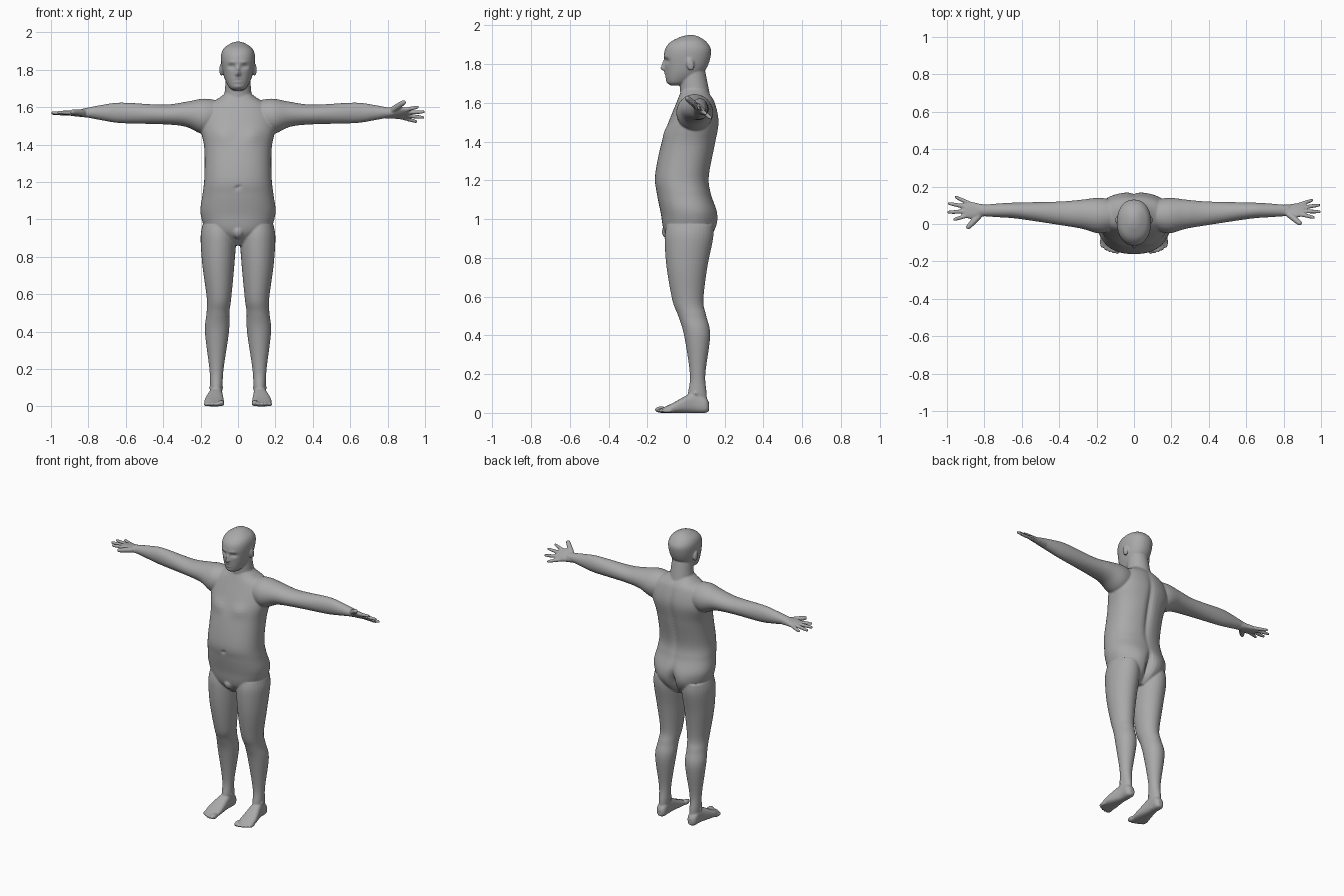
import bpy, bmesh, math
from mathutils import Vector, Matrix

if "Cube" in bpy.data.objects:
    bpy.data.objects.remove(bpy.data.objects["Cube"])

skin = bpy.data.materials.new("plain grey skin")
skin.use_nodes = True
grey = (0.4, 0.4, 0.4, 1)
skin.diffuse_color = grey
skin.node_tree.nodes["Principled BSDF"].inputs["Base Color"].default_value = grey

bm = bmesh.new()


def spline(rows, steps):
    """Smoothly fill in extra rows between the given sections."""
    filled = []
    last = len(rows) - 1
    for i in range(last):
        before, start = rows[max(i - 1, 0)], rows[i]
        end, after = rows[i + 1], rows[min(i + 2, last)]
        for step in range(steps):
            t = step / steps
            row = []
            for a, b, c, d in zip(before, start, end, after):
                curve = 2 * a - 5 * b + 4 * c - d + t * (3 * (b - c) + d - a)
                row.append(b + t / 2 * (c - a + t * curve))
            filled.append(row)
    return filled + [rows[-1]]


def loft(axis, rows, power=2.0, sides=32, steps=6):
    """Closed tube along an axis; a row is a position, then low and high bounds on the other axes."""
    first, second = [i for i in range(3) if i != axis]
    rings = []
    for position, low_a, high_a, low_b, high_b in spline(rows, steps):
        ring = []
        for k in range(sides):
            angle = math.tau * k / sides
            c, s = math.cos(angle), math.sin(angle)
            c = math.copysign(abs(c) ** (2 / power), c)
            s = math.copysign(abs(s) ** (2 / power), s)
            point = Vector()
            point[axis] = position
            point[first] = (low_a + high_a + (high_a - low_a) * c) / 2
            point[second] = (low_b + high_b + (high_b - low_b) * s) / 2
            ring.append(bm.verts.new(point))
        rings.append(ring)
    for lower, upper in zip(rings, rings[1:]):
        for k in range(sides):
            n = (k + 1) % sides
            bm.faces.new((lower[k], lower[n], upper[n], upper[k]))
    bm.faces.new(rings[0])
    bm.faces.new(rings[-1])
    return [vert for ring in rings for vert in ring]


def symmetric_loft(rows, **options):
    """Upright loft centred on x; a row is height, front, back and half width."""
    return loft(2, [(z, -width, width, front, back) for z, front, back, width in rows], **options)


def blob(center, size, tilt=0.0):
    """Ellipsoid, optionally tilted about x."""
    matrix = Matrix.Translation(center) @ Matrix.Rotation(tilt, 4, "X") @ Matrix.Diagonal((*size, 1))
    return bmesh.ops.create_uvsphere(bm, u_segments=20, v_segments=12, radius=1, matrix=matrix)["verts"]


def push(verts, x, z, depth, width, height):
    """Move a soft spot on both sides of the body along y."""
    for vert in verts:
        across = (abs(vert.co.x) - x) / width
        up = (vert.co.z - z) / height
        vert.co.y += depth * math.exp(-across * across - up * up)


# Torso
torso = symmetric_loft([
    (0.86, -0.05, 0.08, 0.05), (0.93, -0.11, 0.14, 0.16), (1.03, -0.13, 0.16, 0.2),
    (1.13, -0.15, 0.13, 0.19), (1.22, -0.16, 0.12, 0.18), (1.38, -0.13, 0.15, 0.18),
    (1.5, -0.09, 0.17, 0.2), (1.6, -0.05, 0.15, 0.17), (1.65, -0.03, 0.12, 0.1),
    (1.68, -0.02, 0.1, 0.06)], power=2.3, sides=64)
chest = [vert for vert in torso if vert.co.y < 0]
back = [vert for vert in torso if vert.co.y > 0.05]
# Navel and chest muscles
push(chest, x=0, z=1.17, depth=0.01, width=0.01, height=0.01)
push(chest, x=0.08, z=1.45, depth=-0.01, width=0.05, height=0.04)
# Spine groove, cleft and buttocks
push(back, x=0, z=1.36, depth=-0.016, width=0.02, height=0.2)
push(back, x=0, z=0.95, depth=-0.04, width=0.02, height=0.08)
push(back, x=0.08, z=0.98, depth=0.01, width=0.05, height=0.06)
# Groin
blob((0, -0.085, 0.935), (0.035, 0.04, 0.04))

# Neck
symmetric_loft([(1.6, -0.01, 0.13, 0.09), (1.66, -0.03, 0.12, 0.074), (1.76, -0.03, 0.1, 0.065)])

# Head
head = symmetric_loft([
    (1.69, -0.08, -0.02, 0.025), (1.71, -0.097, 0.02, 0.05), (1.77, -0.107, 0.1, 0.077),
    (1.86, -0.112, 0.13, 0.091), (1.91, -0.085, 0.11, 0.079), (1.94, -0.03, 0.07, 0.04),
    (1.95, 0.01, 0.04, 0.01)], power=2.2, sides=96, steps=12)
face = [vert for vert in head if vert.co.y < 0]
# Eye sockets, eyes and brow
push(face, x=0.034, z=1.817, depth=0.016, width=0.018, height=0.011)
push(face, x=0.032, z=1.815, depth=-0.006, width=0.009, height=0.006)
push(face, x=0.03, z=1.84, depth=-0.005, width=0.025, height=0.007)
# Nose tip and bridge
push(face, x=0, z=1.777, depth=-0.024, width=0.013, height=0.012)
push(face, x=0, z=1.8, depth=-0.015, width=0.009, height=0.018)
# Lips and chin
for lip in (1.753, 1.734):
    push(face, x=0, z=lip, depth=-0.007, width=0.02, height=0.006)
push(face, x=0, z=1.71, depth=-0.006, width=0.02, height=0.01)


def leg():
    # Thigh, knee, calf and ankle
    verts = loft(2, [
        (0.97, 0.02, 0.19, -0.1, 0.14), (0.9, 0.01, 0.2, -0.11, 0.14),
        (0.75, 0.02, 0.19, -0.1, 0.11), (0.58, 0.036, 0.167, -0.07, 0.09),
        (0.5, 0.046, 0.168, -0.04, 0.105), (0.4, 0.048, 0.177, -0.01, 0.125),
        (0.2, 0.077, 0.153, 0.02, 0.1), (0.1, 0.083, 0.148, 0.01, 0.107),
        (0.01, 0.09, 0.14, 0, 0.11)])
    # Kneecap and ankle bones
    verts += blob((0.1, -0.03, 0.56), (0.03, 0.03, 0.04))
    verts += blob((0.117, 0.05, 0.1), (0.038, 0.02, 0.02))
    # Foot
    verts += loft(1, [
        (0.12, 0.1, 0.13, 0.01, 0.05), (0.1, 0.085, 0.148, 0, 0.08), (0.04, 0.083, 0.153, 0, 0.105),
        (-0.07, 0.075, 0.18, 0, 0.05), (-0.13, 0.08, 0.155, 0, 0.022)], power=2.6)
    # Toes, shorter and set back towards the outside
    for i in range(5):
        radius = 0.012 if i else 0.017
        verts += blob((0.09 + 0.02 * i, -0.128 + 0.002 * i * i, radius), (radius, 0.033, radius))
    return verts


def finger(angle, length, radius):
    """Tapered finger fanning out from the wrist."""
    rows = []
    for along, size in ((0.3, 1), (0.75, 0.9), (0.95, 0.7), (1, 0.4)):
        r = radius * size
        rows.append((along * length, -r, r, -r, r))
    verts = loft(0, rows, sides=16)
    fan = Matrix.Translation((0.8, 0, 0)) @ Matrix.Rotation(math.radians(angle), 4, "Z")
    bmesh.ops.transform(bm, matrix=fan, verts=verts)
    return verts


def hand(twist):
    # Palm
    verts = loft(0, [(x, -width, width, -thick, thick) for x, width, thick in (
        (0.79, 0.03, 0.026), (0.83, 0.036, 0.021), (0.87, 0.045, 0.017), (0.91, 0.038, 0.011))], power=2.5)
    # Thumb, then index to little finger
    verts += finger(-46, 0.135, 0.017)
    for angle, length in ((-17, 0.175), (-3, 0.2), (11, 0.2), (25, 0.175)):
        verts += finger(angle, length, radius=0.012)
    turn = Matrix.Translation((0, 0.073, 1.568)) @ Matrix.Rotation(math.radians(twist), 4, "X")
    bmesh.ops.transform(bm, matrix=turn, verts=verts)
    return verts


def arm():
    # Shoulder to wrist
    return loft(0, [
        (0.08, -0.02, 0.12, 1.49, 1.63), (0.18, -0.05, 0.14, 1.455, 1.645),
        (0.28, -0.025, 0.13, 1.495, 1.628), (0.4, -0.005, 0.12, 1.508, 1.613),
        (0.62, 0.028, 0.115, 1.514, 1.624), (0.72, 0.036, 0.11, 1.528, 1.613),
        (0.83, 0.043, 0.1, 1.55, 1.592)])


def ear():
    return blob((0.089, 0.022, 1.8), (0.011, 0.02, 0.034), tilt=0.2)


# Limbs and ears on both sides; only the left hand is turned thumb-up
for side, twist in ((1, -40), (-1, -4)):
    for vert in leg() + arm() + hand(twist) + ear():
        vert.co.x *= side

# Fuse all parts into one smooth skin
bmesh.ops.recalc_face_normals(bm, faces=bm.faces[:])
mesh = bpy.data.meshes.new("body")
bm.to_mesh(mesh)
bm.free()
mesh.materials.append(skin)
body = bpy.data.objects.new("body", mesh)
bpy.context.collection.objects.link(body)
fuse = body.modifiers.new("fuse", "REMESH")
fuse.mode = "VOXEL"
fuse.voxel_size = 0.005
fuse.use_smooth_shade = True
soften = body.modifiers.new("soften", "SMOOTH")
soften.factor = 0.5
soften.iterations = 4
